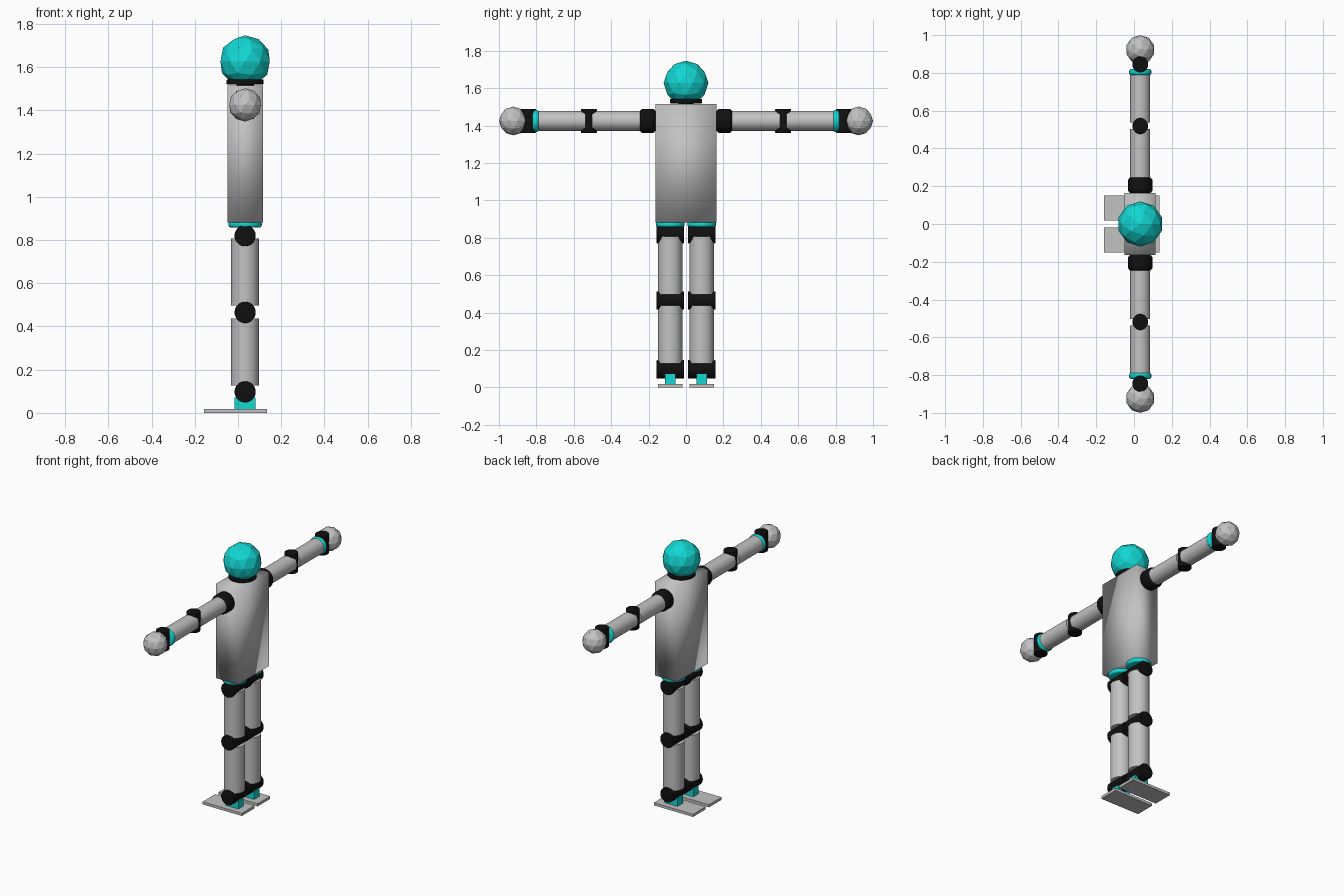
import bpy, bmesh, math
from mathutils import Matrix, Vector

if "Cube" in bpy.data.objects:
    bpy.data.objects.remove(bpy.data.objects["Cube"])

CX = 0.033  # body centre line in x


def material(name, rgb):
    m = bpy.data.materials.new(name)
    m.diffuse_color = (*rgb, 1)
    m.use_nodes = True
    m.node_tree.nodes["Principled BSDF"].inputs["Base Color"].default_value = m.diffuse_color
    return m


GREY = material("light_grey", (0.54, 0.54, 0.54))
TEAL = material("turquoise", (0.006, 0.68, 0.65))
BLACK = material("joint_black", (0.005, 0.005, 0.005))

ROT = {
    "x": Matrix.Rotation(math.pi / 2, 4, "Y"),
    "y": Matrix.Rotation(math.pi / 2, 4, "X"),
    "z": Matrix.Identity(4),
}


def finish(bm, name, mat, loc, smooth_angle=None):
    bmesh.ops.recalc_face_normals(bm, faces=bm.faces)
    me = bpy.data.meshes.new(name)
    bm.to_mesh(me)
    bm.free()
    me.materials.append(mat)
    ob = bpy.data.objects.new(name, me)
    ob.location = loc
    bpy.context.collection.objects.link(ob)
    if smooth_angle:
        bpy.ops.object.select_all(action="DESELECT")
        ob.select_set(True)
        bpy.context.view_layer.objects.active = ob
        bpy.ops.object.shade_smooth_by_angle(angle=math.radians(smooth_angle))
    return ob


def cylinder(name, mat, loc, radius, length, axis="z", bevel=0.0):
    bm = bmesh.new()
    bmesh.ops.create_cone(bm, cap_ends=True, segments=32, radius1=radius,
                          radius2=radius, depth=length)
    if bevel:
        rims = [e for e in bm.edges
                if abs(e.verts[0].co.z - e.verts[1].co.z) < 1e-5]
        bmesh.ops.bevel(bm, geom=rims, offset=bevel, segments=4,
                        profile=0.5, affect="EDGES")
    bm.transform(ROT[axis])
    return finish(bm, name, mat, loc, 35)


def box(name, mat, loc, size):
    bm = bmesh.new()
    bmesh.ops.create_cube(bm, size=1)
    bmesh.ops.scale(bm, vec=Vector(size), verts=bm.verts)
    return finish(bm, name, mat, loc)


def ball(name, mat, loc, radius):
    bm = bmesh.new()
    bmesh.ops.create_icosphere(bm, subdivisions=2, radius=radius)
    return finish(bm, name, mat, loc)


# Torso with soft shading, neck and faceted head
torso = box("torso", GREY, (CX, 0, 1.199), (0.164, 0.326, 0.634))
for p in torso.data.polygons:
    p.use_smooth = True
cylinder("neck", BLACK, (CX, 0, 1.515), 0.04, 0.04)
cylinder("neck_collar", BLACK, (CX, 0, 1.531), 0.086, 0.024, bevel=0.005)
ball("head", TEAL, (CX, 0, 1.627), 0.12)

for side, s in (("right", -1), ("left", 1)):
    # Leg: hip disc, joints and two limb tubes
    y = s * 0.084
    cylinder(side + "_hip_disc", TEAL, (CX, y, 0.872), 0.077, 0.03, bevel=0.012)
    cylinder(side + "_thigh", GREY, (CX, y, 0.652), 0.065, 0.31)
    cylinder(side + "_shin", GREY, (CX, y, 0.282), 0.065, 0.31)
    for joint, z in (("hip", 0.82), ("knee", 0.465), ("ankle", 0.097)):
        cylinder(f"{side}_{joint}_joint", BLACK, (CX, y, z), 0.049, 0.149, "y", 0.004)

    # Foot: post and flat plate
    box(side + "_ankle_post", TEAL, (CX, y, 0.043), (0.097, 0.057, 0.058))
    box(side + "_foot", GREY, (-0.012, y, 0.009), (0.292, 0.133, 0.018))

    # Arm: shoulder, limb tubes, elbow, cuff, wrist and hand
    z = 1.425
    cylinder(side + "_shoulder", BLACK, (CX, s * 0.205, z), 0.065, 0.085, "y", 0.02)
    cylinder(side + "_upper_arm", GREY, (CX, s * 0.366, z), 0.053, 0.274, "y")
    cylinder(side + "_forearm", GREY, (CX, s * 0.663, z), 0.053, 0.252, "y")
    cylinder(side + "_cuff", TEAL, (CX, s * 0.804, z), 0.059, 0.032, "y", 0.012)
    for joint, jy in (("elbow", 0.519), ("wrist", 0.845)):
        cylinder(f"{side}_{joint}_joint", BLACK, (CX, s * jy, z), 0.042, 0.13, "z", 0.004)
    ball(side + "_hand", GREY, (CX, s * 0.923, z), 0.077)
